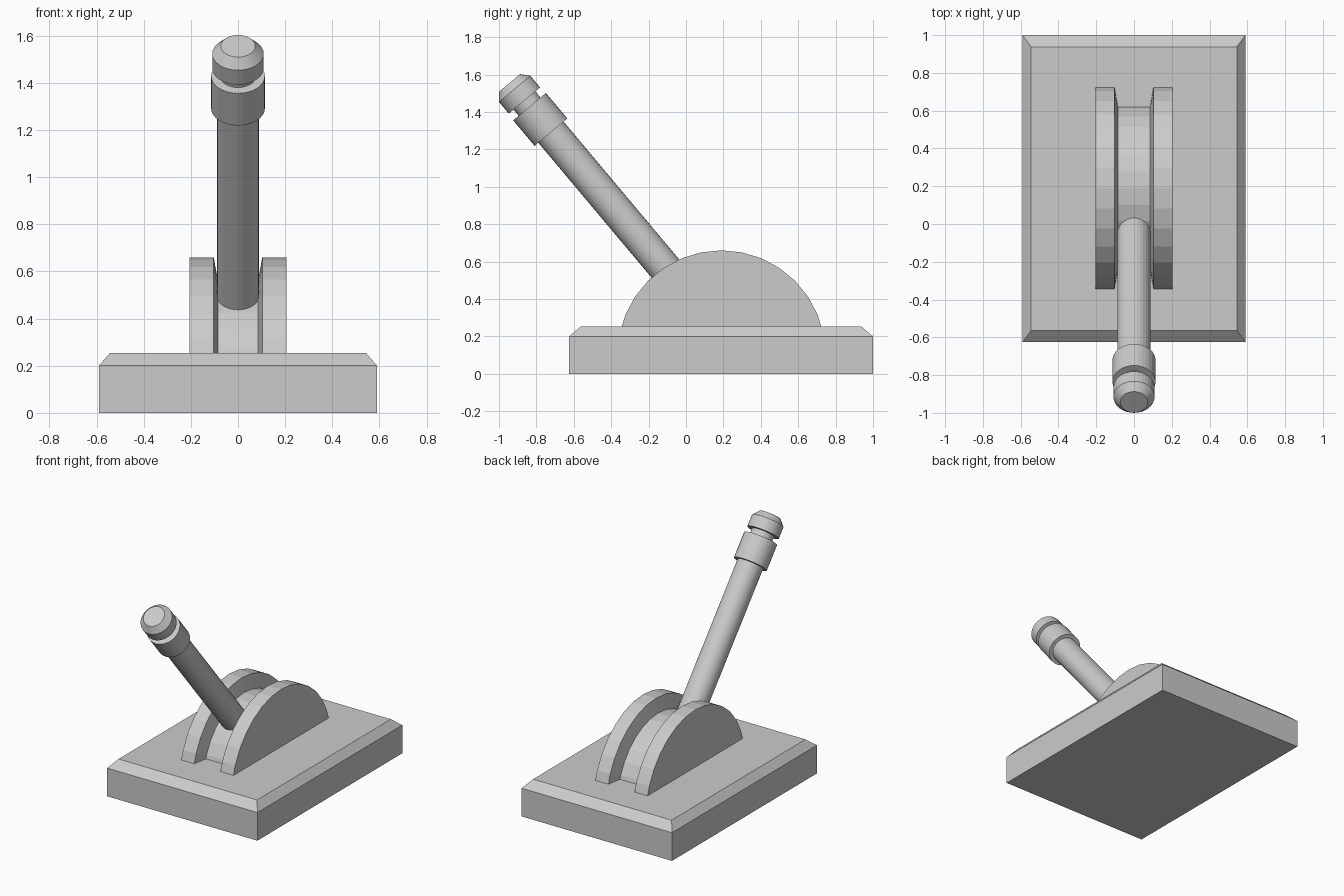
import bpy, bmesh, math
from mathutils import Matrix, Vector

if "Cube" in bpy.data.objects:
    bpy.data.objects.remove(bpy.data.objects["Cube"])


def finish(bm, name):
    bmesh.ops.recalc_face_normals(bm, faces=bm.faces)
    mesh = bpy.data.meshes.new(name)
    bm.to_mesh(mesh)
    bm.free()
    obj = bpy.data.objects.new(name, mesh)
    bpy.context.collection.objects.link(obj)
    return obj


def loft(bm, rings):
    """Skin a list of equal-sized point rings and cap both ends."""
    loops = [[bm.verts.new(p) for p in ring] for ring in rings]
    n = len(loops[0])
    for a, b in zip(loops, loops[1:]):
        for i in range(n):
            j = (i + 1) % n
            bm.faces.new((a[i], a[j], b[j], b[i]))
    bm.faces.new(loops[0][::-1])
    bm.faces.new(loops[-1])


def lathe(profile, matrix, segments=32):
    """Turn (radius, height) points around local z, then place with matrix."""
    bm = bmesh.new()
    angles = [2 * math.pi * i / segments for i in range(segments)]
    loft(bm, [[matrix @ Vector((r * math.cos(a), r * math.sin(a), h))
               for a in angles] for r, h in profile])
    return bm


# Base plate with a chamfered top edge
def rect(inset, z):
    x, y0, y1 = 0.59 - inset[0], -0.625 + inset[1], 1.0 - inset[1]
    return [(-x, y0, z), (x, y0, z), (x, y1, z), (-x, y1, z)]


bm = bmesh.new()
loft(bm, [rect((0, 0), 0), rect((0, 0), 0.2), rect((0.046, 0.062), 0.253)])
finish(bm, "base_plate")

# Grooved half wheel: two cheeks and a recessed hub, cut off inside the base
half = [(0.456, 0.085), (0.556, 0.103), (0.556, 0.205)]
profile = [(r, -h) for r, h in reversed(half)] + half
place = Matrix.Translation((0, 0.19, 0.104)) @ Matrix.Rotation(math.radians(90), 4, 'Y')
bm = lathe(profile, place)
cut = bmesh.ops.bisect_plane(bm, geom=bm.verts[:] + bm.edges[:] + bm.faces[:],
                             plane_co=(0, 0, 0.2), plane_no=(0, 0, 1), clear_inner=True)
rim = [e for e in cut["geom_cut"] if isinstance(e, bmesh.types.BMEdge)]
bmesh.ops.contextual_create(bm, geom=rim)
finish(bm, "grooved_wheel")

# Lever leaning 40 degrees forward: shaft, collar, neck and chamfered knob
tilt = Matrix.Translation((0, -0.722, 1.292)) @ Matrix.Rotation(math.radians(40), 4, 'X')
finish(lathe([(0.088, -1.1), (0.088, 0), (0.114, 0), (0.114, 0.178),
              (0.076, 0.178), (0.076, 0.221), (0.109, 0.221),
              (0.109, 0.302), (0.073, 0.344)], tilt), "lever")
